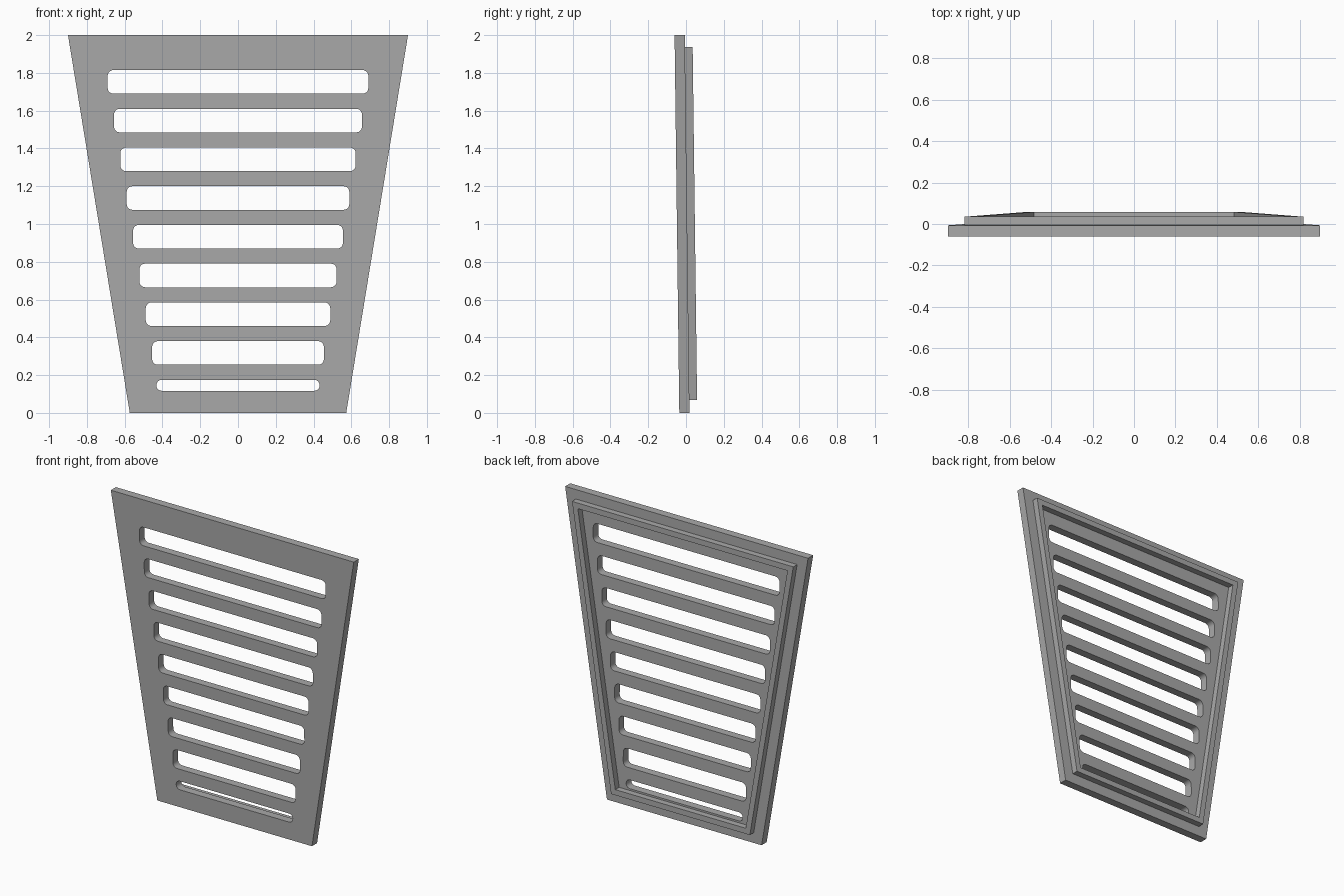
import bpy
import math
from mathutils import Matrix

cube = bpy.data.objects.get("Cube")
if cube:
    bpy.data.objects.remove(cube, do_unlink=True)

grey = bpy.data.materials.new("mid_grey")
grey.use_nodes = True
COLOUR = (0.4, 0.4, 0.4, 1)
grey.diffuse_color = COLOUR
grey.node_tree.nodes["Principled BSDF"].inputs["Base Color"].default_value = COLOUR

LEAN = -0.0125  # the panel leans slightly forward towards the top


def half_width(z):
    return 0.573 + 0.1635 * z


def trapezoid(z0, z1, inset):
    a, b = half_width(z0) - inset, half_width(z1) - inset
    return [(-a, z0), (a, z0), (b, z1), (-b, z1)]


def rounded_slot(half, z0, z1, radius, steps=5):
    corners = [(half - radius, z1 - radius), (radius - half, z1 - radius),
               (radius - half, z0 + radius), (half - radius, z0 + radius)]
    points = []
    for quarter, (cx, cz) in enumerate(corners):
        for i in range(steps + 1):
            angle = (quarter + i / steps) * math.pi / 2
            points.append((cx + radius * math.cos(angle), cz + radius * math.sin(angle)))
    return points


def pierced_plate(name, loops, y_front, y_back):
    """Fill the first loop minus the others, and give it thickness."""
    curve = bpy.data.curves.new(name, 'CURVE')
    curve.dimensions = '2D'
    curve.fill_mode = 'BOTH'
    curve.extrude = (y_back - y_front) / 2
    for loop in loops:
        spline = curve.splines.new('POLY')
        spline.points.add(len(loop) - 1)
        for point, (x, z) in zip(spline.points, loop):
            point.co = (x, z, 0, 1)
        spline.use_cyclic_u = True
    obj = bpy.data.objects.new(name, curve)
    bpy.context.collection.objects.link(obj)
    bpy.ops.object.select_all(action='DESELECT')
    obj.select_set(True)
    bpy.context.view_layer.objects.active = obj
    bpy.ops.object.convert(target='MESH')
    obj = bpy.context.object
    # Stand the plate up, then lean it
    obj.data.transform(Matrix.Rotation(math.pi / 2, 4, 'X'))
    for v in obj.data.vertices:
        v.co.y += (y_front + y_back) / 2 + LEAN * (v.co.z - 1)
    obj.data.materials.clear()
    obj.data.materials.append(grey)
    bpy.ops.object.shade_smooth_by_angle(angle=math.radians(30))
    return obj


# Slotted face panel: eight wide slots and a narrow one at the bottom
slots = []
for i in range(8):
    top = 1.815 - 0.205 * i
    slots.append(rounded_slot(0.69 - 0.0336 * i, top - 0.125, top, 0.03))
slots.append(rounded_slot(0.432, 0.117, 0.175, 0.028))
pierced_plate("slotted_panel", [trapezoid(0, 2, 0)] + slots, -0.048, 0.006)

# Raised rim around the back
pierced_plate("back_rim", [trapezoid(0.068, 1.937, 0.07), trapezoid(0.105, 1.9, 0.107)],
              0.006, 0.047)
